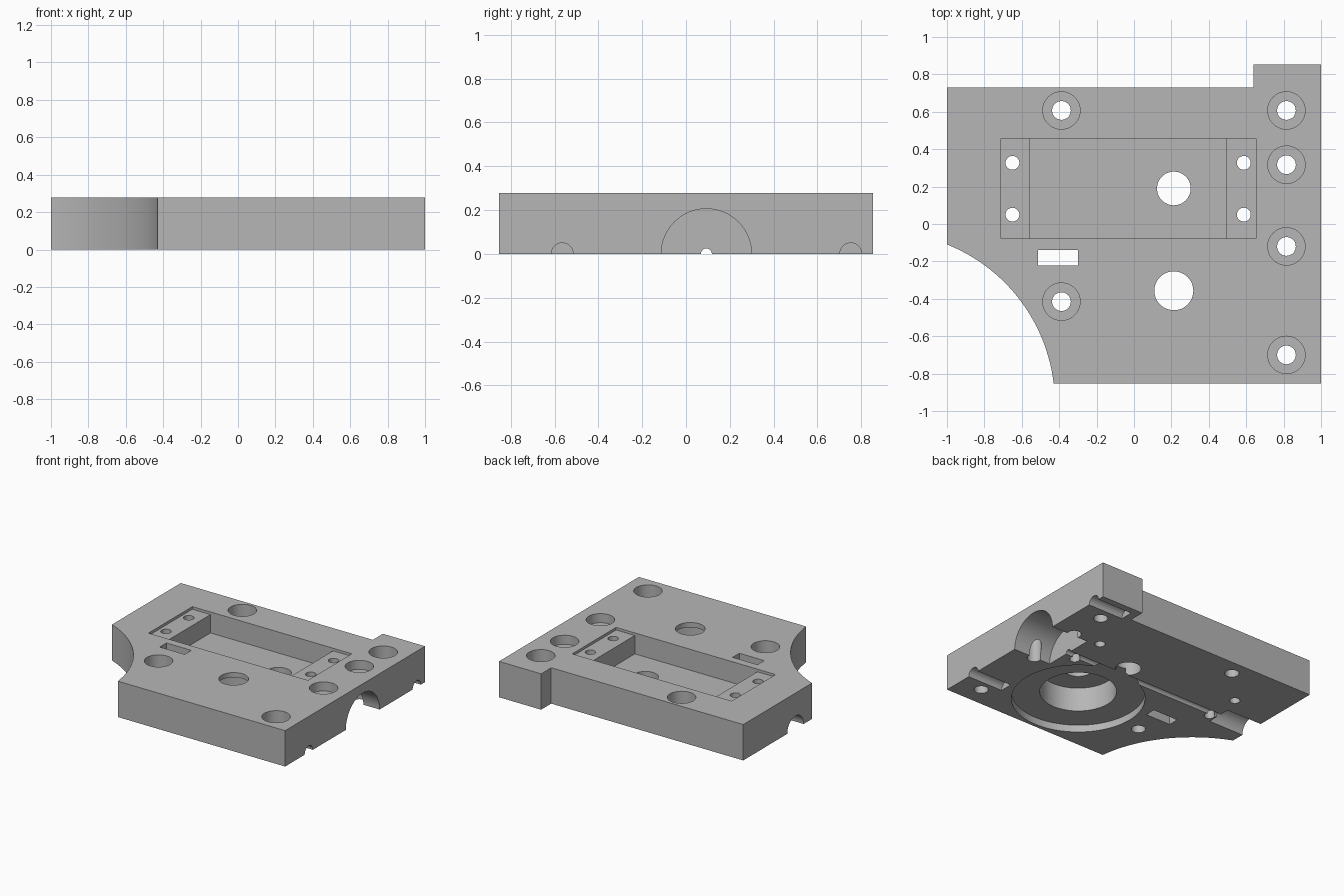
import bpy, bmesh, math
from mathutils import Matrix

cube = bpy.data.objects.get("Cube")
if cube:
    bpy.data.objects.remove(cube, do_unlink=True)

H = 0.277      # plate thickness
OVER = 0.1     # cutters overshoot open faces

grey = bpy.data.materials.new("machined grey")
grey.use_nodes = True
colour = (0.47, 0.47, 0.47, 1)
grey.diffuse_color = colour
grey.node_tree.nodes["Principled BSDF"].inputs["Base Color"].default_value = colour


def make_object(name, bm):
    bmesh.ops.recalc_face_normals(bm, faces=bm.faces)
    mesh = bpy.data.meshes.new(name)
    bm.to_mesh(mesh)
    bm.free()
    mesh.materials.append(grey)
    obj = bpy.data.objects.new(name, mesh)
    bpy.context.collection.objects.link(obj)
    return obj


# Plate blank with a raised tab on the back edge
outline = [(-1, -0.853), (1, -0.853), (1, 0.853), (0.64, 0.853), (0.64, 0.73), (-1, 0.73)]
bm = bmesh.new()
face = bm.faces.new([bm.verts.new((x, y, 0)) for x, y in outline])
top = bmesh.ops.extrude_face_region(bm, geom=[face])["geom"]
bmesh.ops.translate(bm, vec=(0, 0, H), verts=[v for v in top if isinstance(v, bmesh.types.BMVert)])
plate = make_object("mounting_plate", bm)


def cut(name, bm):
    cutter = make_object(name, bm)
    cutter.hide_render = True
    mod = plate.modifiers.new(name, 'BOOLEAN')
    mod.operation = 'DIFFERENCE'
    mod.solver = 'EXACT'
    mod.object = cutter
    bpy.context.view_layer.objects.active = plate
    bpy.ops.object.modifier_apply(modifier=mod.name)
    bpy.data.objects.remove(cutter, do_unlink=True)


def bore(name, x, y, r, z0=-OVER, z1=H + OVER, sides=48):
    bm = bmesh.new()
    bmesh.ops.create_cone(bm, cap_ends=True, segments=sides, radius1=r, radius2=r, depth=z1 - z0,
                          matrix=Matrix.Translation((x, y, (z0 + z1) / 2)))
    cut(name, bm)


def channel(name, y, r, x0, x1):
    bm = bmesh.new()
    place = Matrix.Translation(((x0 + x1) / 2, y, 0)) @ Matrix.Rotation(math.pi / 2, 4, 'Y')
    bmesh.ops.create_cone(bm, cap_ends=True, segments=64, radius1=r, radius2=r,
                          depth=x1 - x0, matrix=place)
    cut(name, bm)


def pocket(name, x0, x1, y0, y1, z0):
    z1 = H + OVER
    bm = bmesh.new()
    place = Matrix.Translation(((x0 + x1) / 2, (y0 + y1) / 2, (z0 + z1) / 2))
    bmesh.ops.create_cube(bm, size=1, matrix=place @ Matrix.Diagonal((x1 - x0, y1 - y0, z1 - z0, 1)))
    cut(name, bm)


# Curved cutaway at the front corner
bore("corner_cutaway", -1.34, -0.961, 0.917, sides=160)

# Stepped rectangular pocket and its through holes
pocket("pocket_ledge", -0.71, 0.652, -0.078, 0.457, H - 0.02)
pocket("pocket_well", -0.555, 0.492, -0.0785, 0.4575, 0.115)
bore("pocket_hole", 0.213, 0.19, 0.09)
for x in (-0.65, 0.587):
    for y in (0.05, 0.327):
        bore("ledge_screw_hole", x, y, 0.037, sides=32)
pocket("slot", -0.513, -0.3, -0.222, -0.14, -OVER)

# Counterbored bolt holes, shallower beside the large channel
bolts = [(-0.388, 0.607, 0.15), (-0.388, -0.415, 0.15), (0.815, 0.607, 0.15),
         (0.815, -0.7, 0.15), (0.815, 0.317, 0.07), (0.815, -0.12, 0.07)]
for x, y, depth in bolts:
    bore("bolt_hole", x, y, 0.05)
    bore("bolt_counterbore", x, y, 0.1, z0=H - depth)

# Underside: round stepped recess with a thin lid and a centre hole
bore("ring_recess", 0.213, -0.357, 0.47, z1=0.055, sides=96)
bore("ring_bore", 0.213, -0.357, 0.27, z1=0.24, sides=64)
bore("centre_hole", 0.213, -0.357, 0.104)

# Underside: half-round channels
channel("large_channel", 0.093, 0.206, 0.68, 1 + OVER)
channel("opposite_channel", 0.093, 0.1, -1 - OVER, -0.7)
channel("wire_channel", 0.093, 0.025, -1 - OVER, 1 + OVER)
for y in (-0.565, 0.752):
    channel("side_notch", y, 0.05, 0.7, 1 + OVER)

# Smooth the round walls and keep the machined edges sharp
bpy.ops.object.select_all(action='DESELECT')
plate.select_set(True)
bpy.context.view_layer.objects.active = plate
bpy.ops.object.shade_smooth_by_angle(angle=math.radians(30))
